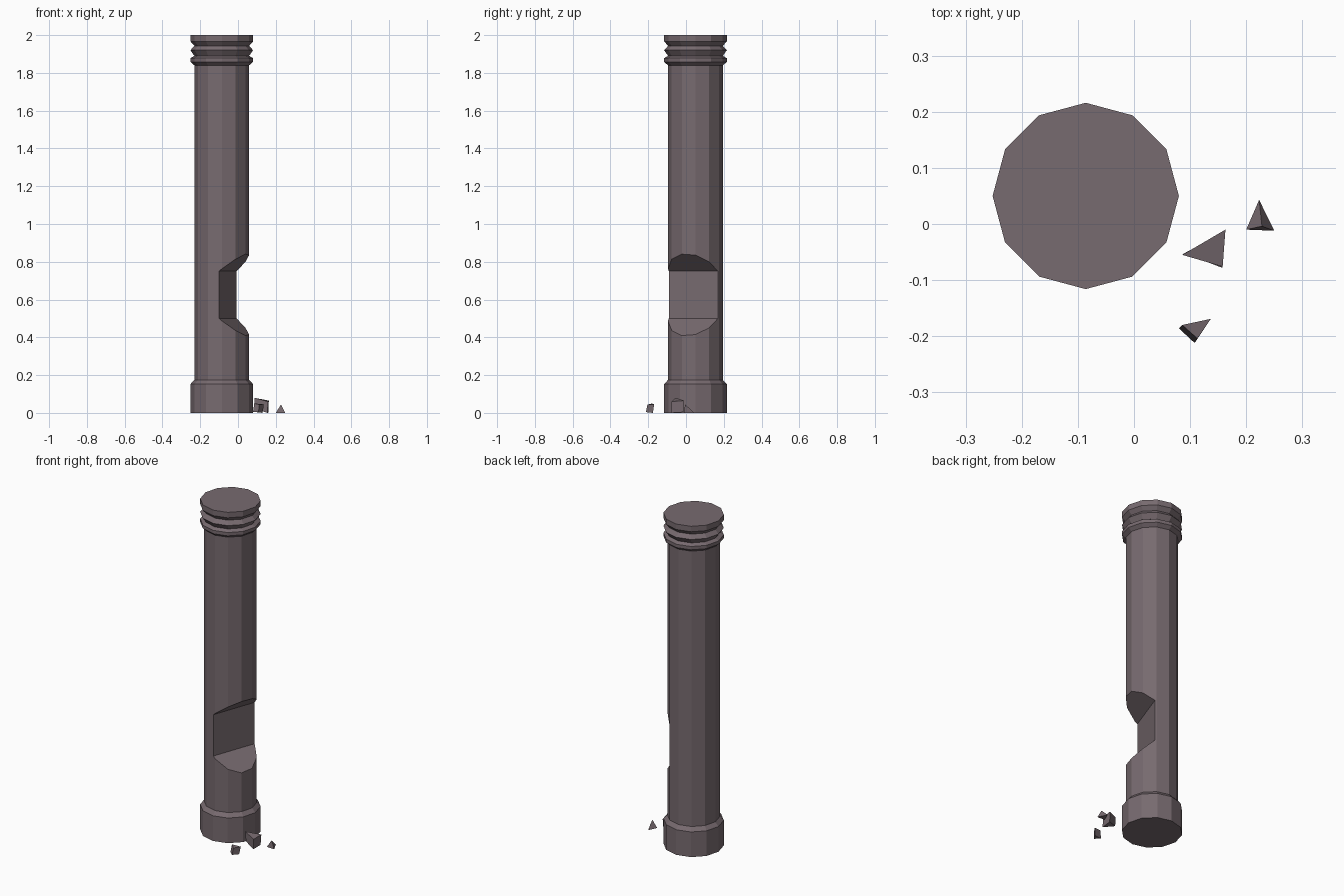
import bpy, bmesh, math
from mathutils import Vector, Matrix

cube = bpy.data.objects.get("Cube")
if cube:
    bpy.data.objects.remove(cube, do_unlink=True)

STONE = (0.185, 0.145, 0.16, 1.0)
stone = bpy.data.materials.new("mauve_grey_stone")
stone.use_nodes = True
stone.diffuse_color = STONE
bsdf = stone.node_tree.nodes["Principled BSDF"]
bsdf.inputs["Base Color"].default_value = STONE
bsdf.inputs["Roughness"].default_value = 0.9

CENTRE = Vector((-0.086, 0.05, 0))
SIDES = 12
WIDE, SHAFT = 0.166, 0.145


def loft(name, rings):
    """Join equal rings of points into a closed, flat-shaded solid."""
    bm = bmesh.new()
    rows = [[bm.verts.new(p) for p in ring] for ring in rings]
    count = len(rows[0])
    for low, high in zip(rows, rows[1:]):
        for i in range(count):
            j = (i + 1) % count
            bm.faces.new((low[i], low[j], high[j], high[i]))
    bm.faces.new(rows[0][::-1])
    bm.faces.new(rows[-1])
    bmesh.ops.recalc_face_normals(bm, faces=bm.faces)
    mesh = bpy.data.meshes.new(name)
    bm.to_mesh(mesh)
    bm.free()
    mesh.materials.append(stone)
    obj = bpy.data.objects.new(name, mesh)
    bpy.context.collection.objects.link(obj)
    return obj


def circle(radius, z):
    return [CENTRE + Vector((radius * math.cos(a), radius * math.sin(a), z))
            for a in (math.tau * i / SIDES for i in range(SIDES))]


# Column: plinth, shaft and ringed capital in one profile
profile = [(WIDE, 0), (WIDE, 0.152), (SHAFT, 0.175), (SHAFT, 1.84),
           (WIDE, 1.858), (WIDE, 1.878), (SHAFT, 1.89), (WIDE, 1.92),
           (SHAFT, 1.943), (WIDE, 1.967), (WIDE, 2.0)]
column = loft("column", [circle(r, z) for r, z in profile])

# Broken notch: flared wedge cut out of one side of the shaft
inner, outer, flare = 0.034, 0.25, 0.18
section = [(inner, 0.5), (outer, 0.5 - flare), (outer, 0.75 + flare), (inner, 0.75)]
turn = Matrix.Rotation(math.radians(-19.7), 3, "Z")
cutter = loft("notch_cutter", [[CENTRE + turn @ Vector((d, side, z)) for d, z in section]
                               for side in (-0.3, 0.3)])
cutter.hide_render = True
cutter.hide_viewport = True
cutter.display_type = "WIRE"
notch = column.modifiers.new("notch", "BOOLEAN")
notch.operation = "DIFFERENCE"
notch.solver = "EXACT"
notch.object = cutter

# Fallen chips: two tilted triangular chunks and a small pyramid
loft("large_chip", [
    [(0.09, -0.052, 0.02), (0.157, -0.078, 0), (0.161, -0.014, 0.004)],
    [(0.086, -0.055, 0.08), (0.158, -0.076, 0.06), (0.163, -0.01, 0.065)]])
loft("small_chip", [
    [(0.08, -0.186, 0.006), (0.108, -0.212, 0.004), (0.13, -0.175, 0)],
    [(0.086, -0.18, 0.05), (0.113, -0.204, 0.044), (0.137, -0.169, 0.045)]])

bm = bmesh.new()
base = [bm.verts.new(p) for p in ((0.2, -0.01, 0), (0.25, -0.012, 0), (0.223, 0.043, 0))]
tip = bm.verts.new((0.228, -0.004, 0.045))
bm.faces.new(base[::-1])
for i in range(3):
    bm.faces.new((base[i], base[(i + 1) % 3], tip))
mesh = bpy.data.meshes.new("pyramid_chip")
bm.to_mesh(mesh)
bm.free()
mesh.materials.append(stone)
bpy.context.collection.objects.link(bpy.data.objects.new("pyramid_chip", mesh))
